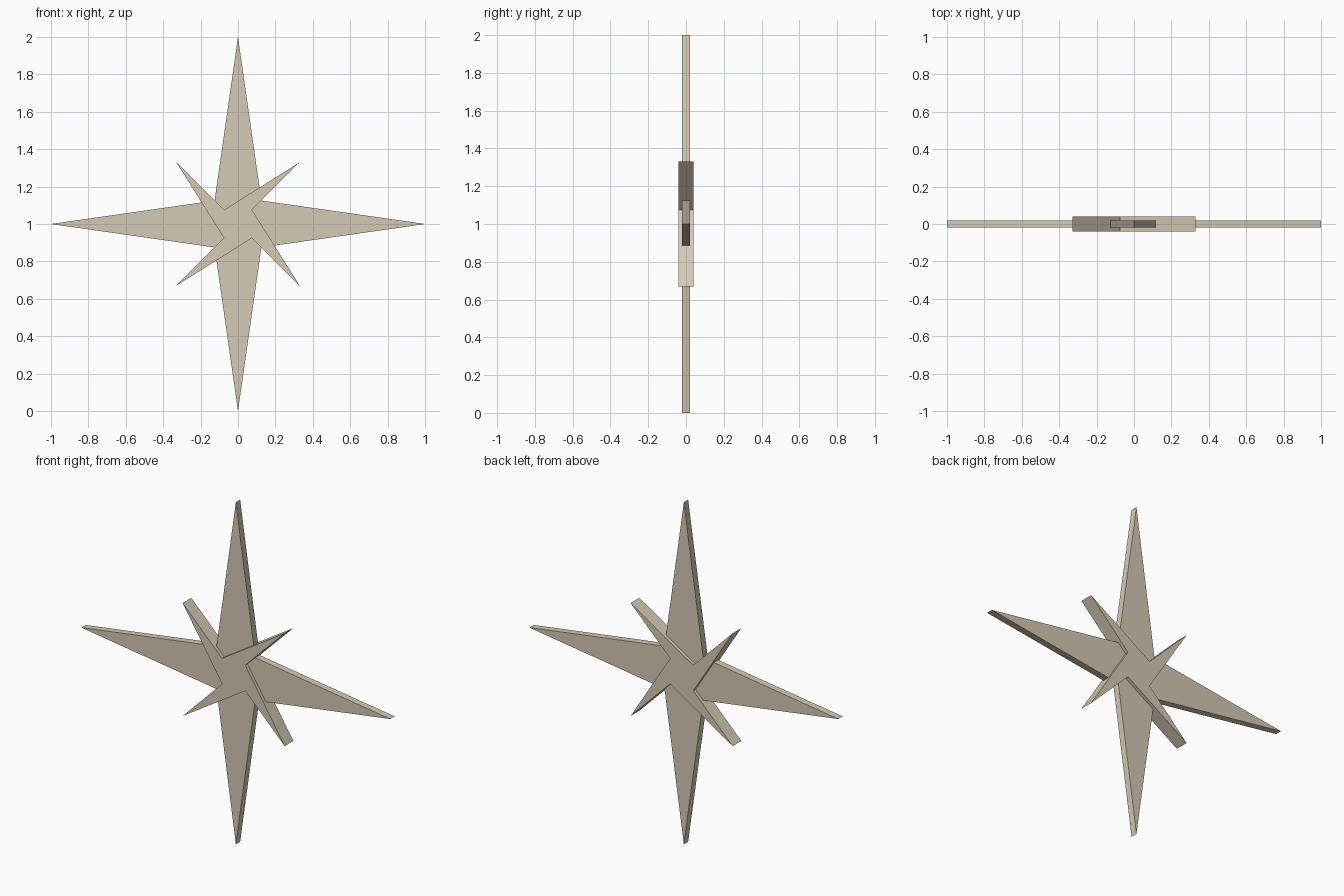
import bpy
import bmesh

if "Cube" in bpy.data.objects:
    bpy.data.objects.remove(bpy.data.objects["Cube"])

CENTRE_Z = 1.0

beige = bpy.data.materials.new("warm_beige")
beige.diffuse_color = (0.66, 0.59, 0.46, 1.0)
beige.use_nodes = True
beige.node_tree.nodes["Principled BSDF"].inputs["Base Color"].default_value = beige.diffuse_color


def star_plate(name, points, half_depth):
    """Extrude a closed (x, z) outline symmetrically along y."""
    bm = bmesh.new()
    front = bm.faces.new([bm.verts.new((x, -half_depth, z + CENTRE_Z)) for x, z in points])
    out = bmesh.ops.extrude_face_region(bm, geom=[front])
    moved = [v for v in out["geom"] if isinstance(v, bmesh.types.BMVert)]
    bmesh.ops.translate(bm, verts=moved, vec=(0, 2 * half_depth, 0))
    bmesh.ops.recalc_face_normals(bm, faces=bm.faces)
    mesh = bpy.data.meshes.new(name)
    bm.to_mesh(mesh)
    bm.free()
    mesh.materials.append(beige)
    obj = bpy.data.objects.new(name, mesh)
    bpy.context.collection.objects.link(obj)
    return obj


def four_fold(tip, notch):
    """Repeat one tip and one notch by quarter turns, clockwise."""
    points = []
    for _ in range(4):
        points += [tip, notch]
        tip, notch = [(z, -x) for x, z in (tip, notch)]
    return points


# Large thin star with upright and level points
star_plate("large_star", four_fold((0, 1.0), (0.125, 0.125)), 0.02)

# Small thick star with twisted diagonal points; its notches lie on the diagonals
star_plate("small_star", four_fold((-0.33, 0.33), (-0.075, 0.075)), 0.04)
